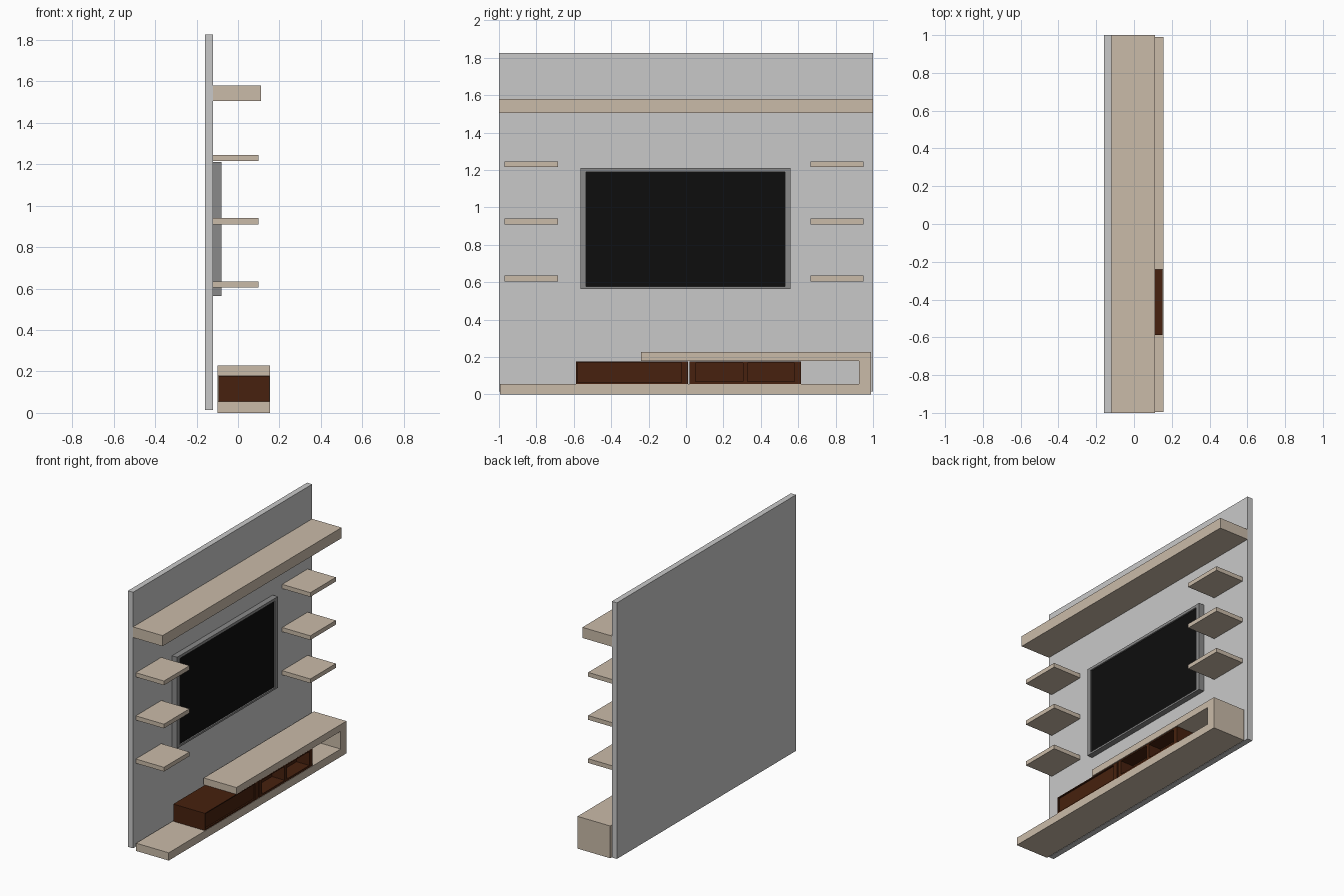
import bpy
import bmesh

cube = bpy.data.objects.get("Cube")
if cube:
    bpy.data.objects.remove(cube, do_unlink=True)


def srgb(v):
    v /= 255
    return v / 12.92 if v <= 0.04045 else ((v + 0.055) / 1.055) ** 2.4


def material(name, *rgb):
    colour = [srgb(c) for c in rgb] + [1]
    m = bpy.data.materials.new(name)
    m.use_nodes = True
    m.diffuse_color = colour
    m.node_tree.nodes["Principled BSDF"].inputs["Base Color"].default_value = colour
    return m


GREY = material("light grey panel", 201, 201, 201)
OAK = material("pale oak", 202, 187, 169)
WALNUT = material("dark walnut", 71, 33, 14)
FRAME = material("mid grey frame", 138, 138, 138)
BLACK = material("black screen", 13, 13, 13)


def finish(name, bm, *mats):
    mesh = bpy.data.meshes.new(name)
    bmesh.ops.recalc_face_normals(bm, faces=bm.faces[:])
    bm.to_mesh(mesh)
    bm.free()
    for m in mats:
        mesh.materials.append(m)
    obj = bpy.data.objects.new(name, mesh)
    bpy.context.collection.objects.link(obj)
    return obj


def box(name, x, y, z, mat):
    bm = bmesh.new()
    bmesh.ops.create_cube(bm, size=1)
    for v in bm.verts:
        v.co = [r[0] if c < 0 else r[1] for c, r in zip(v.co, (x, y, z))]
    return finish(name, bm, mat)


def prism(name, outline, x, mat):
    """Extrude a (y, z) outline along x."""
    bm = bmesh.new()
    face = bm.faces.new([bm.verts.new((x[0], y, z)) for y, z in outline])
    out = bmesh.ops.extrude_face_region(bm, geom=[face])["geom"]
    for v in out:
        if isinstance(v, bmesh.types.BMVert):
            v.co.x = x[1]
    return finish(name, bm, mat)


def recessed(name, x, y, z, holes, depth, mats):
    """Box whose front (+x) has rectangular recesses; hole backs use the last material."""
    ys = [y[0]] + [e for h in holes for e in h[:2]] + [y[1]]
    z0, z1 = holes[0][2:]
    zs = [z[0], z0, z1, z[1]]
    bm = bmesh.new()
    grid = [[bm.verts.new((x[1], a, b)) for b in zs] for a in ys]
    fronts = {}
    for i in range(len(ys) - 1):
        for j in range(3):
            fronts[i, j] = bm.faces.new((grid[i][j], grid[i + 1][j],
                                         grid[i + 1][j + 1], grid[i][j + 1]))
    # Solid sides and back
    rim = [e for e in bm.edges if e.is_boundary]
    sides = bmesh.ops.extrude_edge_only(bm, edges=rim)["geom"]
    for v in sides:
        if isinstance(v, bmesh.types.BMVert):
            v.co.x = x[0]
    bmesh.ops.holes_fill(bm, edges=[e for e in bm.edges if e.is_boundary])
    # Push each opening inward
    for i in range(1, len(ys) - 1, 2):
        hole = fronts[i, 1]
        pushed = bmesh.ops.extrude_discrete_faces(bm, faces=[hole])["faces"][0]
        pushed.material_index = len(mats) - 1
        for v in pushed.verts:
            v.co.x -= depth
    return finish(name, bm, *mats)


# Wall panel and full-width upper shelf
box("wall_panel", (-0.16, -0.12), (-1, 1), (0.015, 1.825), GREY)
box("upper_shelf", (-0.12, 0.11), (-1, 1), (1.505, 1.58), OAK)

# Small floating shelves on both sides
for side, y in (("right", (-0.97, -0.685)), ("left", (0.665, 0.95))):
    for level in range(3):
        z = 0.605 + 0.305 * level
        box(f"{side}_shelf_{level + 1}", (-0.12, 0.10), y, (z, z + 0.03), OAK)

# Television: frame with a slightly sunken screen
recessed("television", (-0.12, -0.08), (-0.565, 0.56), (0.565, 1.21),
         [(-0.535, 0.53, 0.578, 1.19)], 0.01, (FRAME, BLACK))

# Low bench: base, upright end and shorter top in one folded piece
prism("bench_frame", [(-0.995, 0), (0.99, 0), (0.99, 0.228), (-0.24, 0.228),
                      (-0.24, 0.18), (0.925, 0.18), (0.925, 0.055), (-0.995, 0.055)],
      (-0.1, 0.155), OAK)

# Walnut cabinets inside the bench
recessed("long_cabinet", (-0.095, 0.152), (-0.587, 0.01), (0.055, 0.177),
         [(-0.58, -0.025, 0.065, 0.17)], 0.01, (WALNUT,))
recessed("double_cabinet", (-0.095, 0.152), (0.02, 0.615), (0.055, 0.177),
         [(0.05, 0.305, 0.07, 0.168), (0.33, 0.58, 0.07, 0.168)], 0.1, (WALNUT,))
